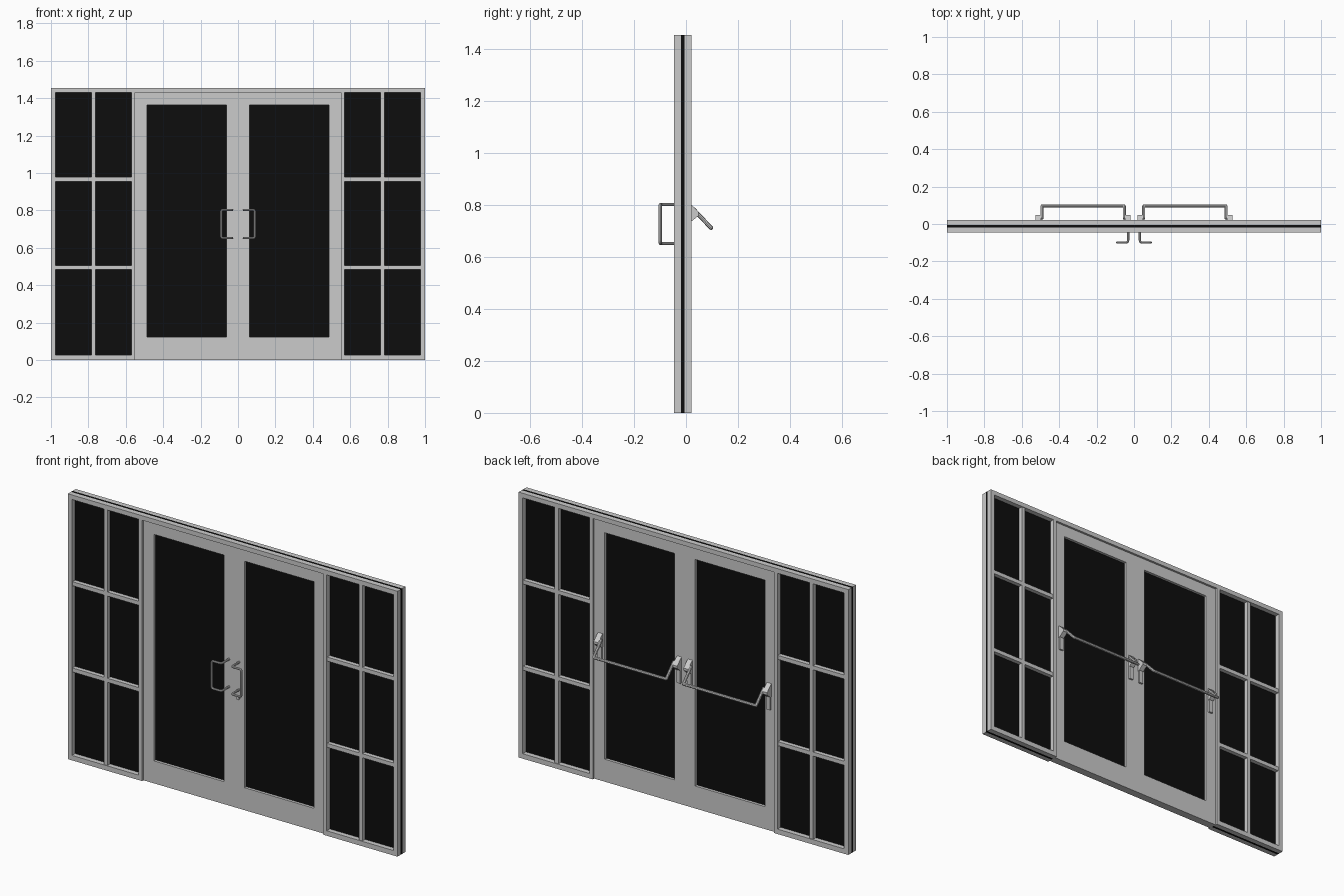
import bpy, bmesh
from mathutils import Vector

if "Cube" in bpy.data.objects:
    bpy.data.objects.remove(bpy.data.objects["Cube"])

HEIGHT = 1.455
DOOR_X, HEADER_Z = 0.55, 1.43          # door opening
GLASS_Y = (-0.019, -0.005)
FRONT_Y, BACK_Y = (-0.046, -0.019), (-0.005, 0.022)
DOOR_Y = (-0.034, 0.010)

black = bpy.data.materials.new("dark_glass")
black.diffuse_color = (0.004, 0.004, 0.004, 1)
black.use_nodes = True
black.node_tree.nodes["Principled BSDF"].inputs["Base Color"].default_value = black.diffuse_color


def finish(name, bm, mat=None):
    bmesh.ops.recalc_face_normals(bm, faces=bm.faces)
    me = bpy.data.meshes.new(name)
    bm.to_mesh(me)
    bm.free()
    ob = bpy.data.objects.new(name, me)
    bpy.context.collection.objects.link(ob)
    if mat:
        me.materials.append(mat)
    return ob


def boxes(name, items, mat=None):
    """One object from boxes given as ((x0, x1), (y0, y1), (z0, z1))."""
    bm = bmesh.new()
    for spans in items:
        size = [b - a for a, b in spans]
        mid = Vector([(a + b) / 2 for a, b in spans])
        verts = bmesh.ops.create_cube(bm, size=1)["verts"]
        bmesh.ops.scale(bm, vec=size, verts=verts)
        bmesh.ops.translate(bm, vec=mid, verts=verts)
    return finish(name, bm, mat)


def span(s, a, b):
    """Mirror an x span to side s."""
    return tuple(sorted((s * a, s * b)))


def tube(name, pts, radius, fillet):
    """Round rod along a path with rounded corners."""
    pts = [Vector(p) for p in pts]
    path = [pts[0]]
    for a, b, c in zip(pts, pts[1:], pts[2:]):
        p = b + (a - b).normalized() * fillet
        q = b + (c - b).normalized() * fillet
        for i in range(5):
            t = i / 4
            path.append(p * (1 - t) ** 2 + b * 2 * t * (1 - t) + q * t ** 2)
    path.append(pts[-1])
    cu = bpy.data.curves.new(name, 'CURVE')
    cu.dimensions = '3D'
    cu.bevel_depth, cu.bevel_resolution, cu.use_fill_caps = radius, 2, True
    sp = cu.splines.new('POLY')
    sp.points.add(len(path) - 1)
    for pt, co in zip(sp.points, path):
        pt.co = (*co, 1)
    ob = bpy.data.objects.new(name, cu)
    bpy.context.collection.objects.link(ob)
    bpy.ops.object.select_all(action='DESELECT')
    ob.select_set(True)
    bpy.context.view_layer.objects.active = ob
    bpy.ops.object.convert(target='MESH')
    bpy.ops.object.shade_smooth_by_angle()


def bracket(name, xs):
    """Wedge-shaped pivot housing extruded along x."""
    profile = [(0.010, 0.808), (0.022, 0.800), (0.049, 0.773),
               (0.049, 0.760), (0.022, 0.738), (0.010, 0.735)]
    bm = bmesh.new()
    face = bm.faces.new([bm.verts.new((xs[0], y, z)) for y, z in profile])
    ext = bmesh.ops.extrude_face_region(bm, geom=[face])["geom"]
    bmesh.ops.translate(bm, vec=(xs[1] - xs[0], 0, 0),
                        verts=[v for v in ext if isinstance(v, bmesh.types.BMVert)])
    finish(name, bm)


# Header above the doors, in front and back halves around a glass core
for label, ys in (("front", FRONT_Y), ("back", BACK_Y)):
    boxes("header_" + label, [((-DOOR_X, DOOR_X), ys, (HEADER_Z, HEIGHT))])
boxes("header_core", [((-DOOR_X, DOOR_X), GLASS_Y, (HEADER_Z, HEIGHT))], black)

for s, side in ((-1, "left"), (1, "right")):
    # Side window: glass sheet sandwiched by two six-pane frames
    boxes(f"side_glass_{side}", [(span(s, DOOR_X, 1), GLASS_Y, (0, HEIGHT))], black)
    for label, ys, inner in (("front", FRONT_Y, (-0.042, -0.019)),
                             ("back", BACK_Y, (-0.005, 0.018))):
        boxes(f"side_frame_{label}_{side}", [
            (span(s, DOOR_X, 0.57), ys, (0, HEIGHT)),
            (span(s, 0.975, 1.0), ys, (0, HEIGHT)),
            (span(s, 0.57, 0.975), ys, (0, 0.027)),
            (span(s, 0.57, 0.975), ys, (HEADER_Z, HEIGHT))])
        bars = [(span(s, 0.762, 0.784), inner, (0.027, HEADER_Z))]
        for z in (0.494, 0.967):
            for a, b in ((0.57, 0.762), (0.784, 0.975)):
                bars.append((span(s, a, b), inner, (z - 0.011, z + 0.011)))
        boxes(f"glazing_bars_{label}_{side}", bars)

    # Door leaf: stiles, rails and pane
    boxes(f"door_{side}", [
        (span(s, 0, 0.062), DOOR_Y, (0, HEADER_Z)),
        (span(s, 0.486, DOOR_X), DOOR_Y, (0, HEADER_Z)),
        (span(s, 0.062, 0.486), DOOR_Y, (0, 0.123)),
        (span(s, 0.062, 0.486), DOOR_Y, (1.365, HEADER_Z))])
    boxes(f"door_glass_{side}", [(span(s, 0.062, 0.486), GLASS_Y, (0.123, 1.365))], black)

    # Front pull handle, offset sideways from its mounts
    x0, x1, y, z0, z1 = s * 0.031, s * 0.09, -0.099, 0.652, 0.803
    tube(f"pull_handle_{side}", [
        (x0, -0.030, z1), (x0, y, z1), (x1, y, z1),
        (x1, y, z0), (x0, y, z0), (x0, -0.030, z0)], 0.006, 0.013)

    # Back push bar with its two pivot brackets and backing plates
    tube(f"push_bar_{side}", [
        (s * 0.052, 0.028, 0.785), (s * 0.052, 0.097, 0.712),
        (s * 0.493, 0.097, 0.712), (s * 0.493, 0.028, 0.785)], 0.008, 0.004)
    for label, a, b in (("inner", 0.019, 0.047), ("outer", 0.498, 0.526)):
        bracket(f"bar_bracket_{label}_{side}", span(s, a, b))
        boxes(f"bar_plate_{label}_{side}",
              [(span(s, a + 0.002, b - 0.002), (0.008, 0.020), (0.665, 0.745))])

# Key cylinder below the handle
bpy.ops.mesh.primitive_cylinder_add(vertices=16, radius=0.009, depth=0.012,
                                    location=(0.027, -0.036, 0.606),
                                    rotation=(1.5708, 0, 0))
bpy.context.object.name = "key_lock"
bpy.ops.object.shade_smooth_by_angle()
